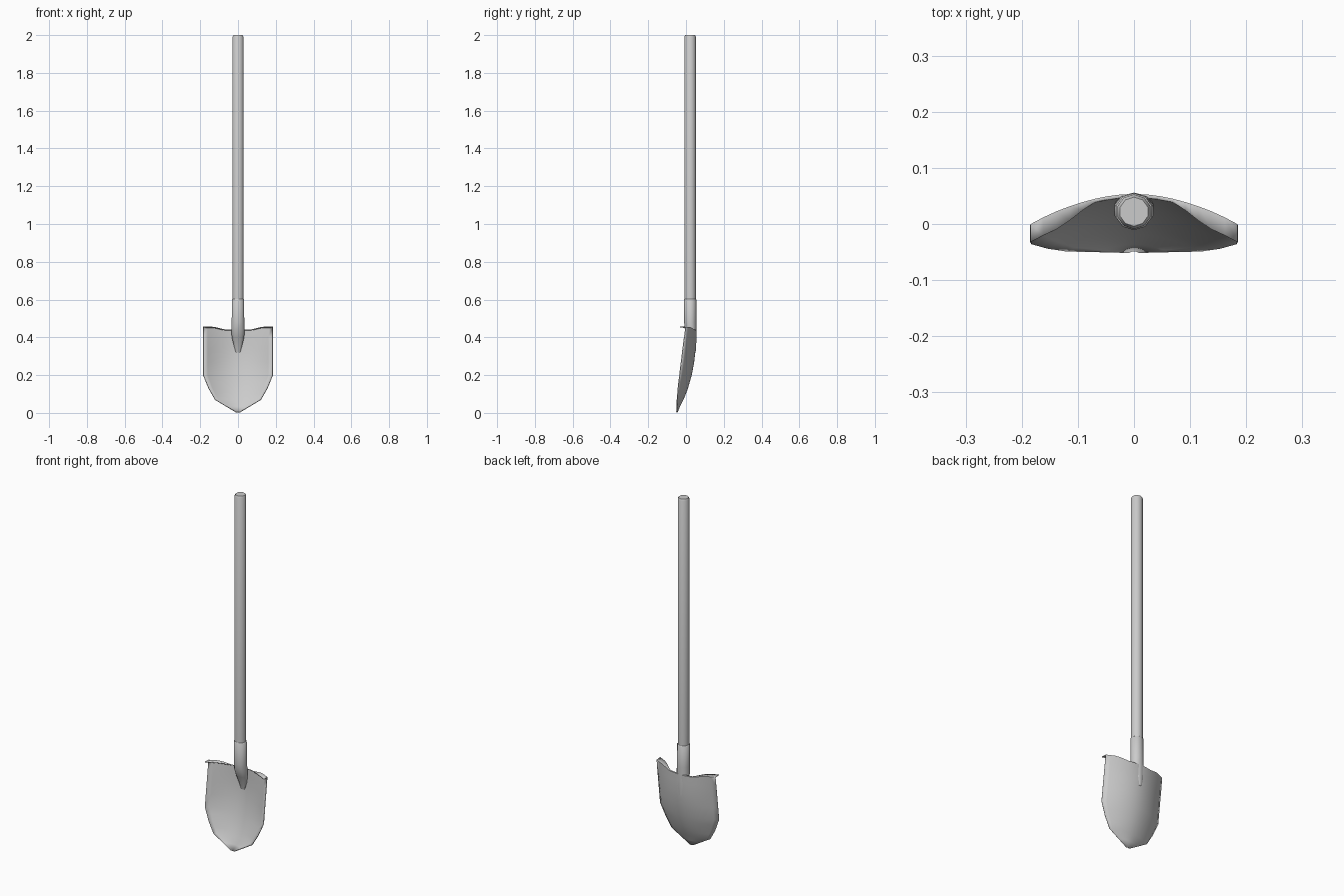
import bpy, bmesh, math

if "Cube" in bpy.data.objects:
    bpy.data.objects.remove(bpy.data.objects["Cube"])


def lerp_table(table, z):
    # piecewise-linear lookup; keys ascending
    for (z0, a), (z1, b) in zip(table, table[1:]):
        if z <= z1:
            t = max(0.0, (z - z0) / (z1 - z0))
            return a + (b - a) * t
    return table[-1][1]


def finish(name, bm, angle=50):
    bmesh.ops.recalc_face_normals(bm, faces=bm.faces)
    mesh = bpy.data.meshes.new(name)
    bm.to_mesh(mesh)
    bm.free()
    obj = bpy.data.objects.new(name, mesh)
    bpy.context.collection.objects.link(obj)
    bpy.ops.object.select_all(action='DESELECT')
    obj.select_set(True)
    bpy.context.view_layer.objects.active = obj
    bpy.ops.object.shade_smooth_by_angle(angle=math.radians(angle))
    return obj


def loft(name, rings, sides):
    # rings: (z, y centre, half width x, half depth y)
    bm = bmesh.new()
    loops = []
    for z, yc, rx, ry in rings:
        loops.append([bm.verts.new((rx * math.cos(a), yc + ry * math.sin(a), z))
                      for a in [(i + 0.5) * math.tau / sides for i in range(sides)]])
    for lo, hi in zip(loops, loops[1:]):
        for i in range(sides):
            j = (i + 1) % sides
            bm.faces.new((lo[i], lo[j], hi[j], hi[i]))
    bm.faces.new(loops[0][::-1])
    bm.faces.new(loops[-1])
    return finish(name, bm)


# Long shaft with a slightly rounded end
loft("shaft", [(0.50, 0.022, 0.031, 0.031), (1.99, 0.022, 0.031, 0.031),
               (2.0, 0.022, 0.026, 0.026)], 10)

# Socket that wraps the shaft and tapers into the spine of the blade
loft("socket", [(0.32, 0.046, 0.012, 0.005), (0.36, 0.042, 0.024, 0.012),
                (0.40, 0.034, 0.034, 0.021), (0.44, 0.025, 0.037, 0.031),
                (0.48, 0.023, 0.035, 0.033), (0.60, 0.022, 0.034, 0.033),
                (0.603, 0.022, 0.031, 0.031)], 10)

# Blade: half width, centre depth and edge depth by height
WIDTH = [(0.0, 0.003), (0.035, 0.062), (0.07, 0.121), (0.13, 0.155), (0.2, 0.184), (0.46, 0.184)]
CENTRE = [(0.0, -0.048), (0.035, -0.034), (0.07, -0.016), (0.13, 0.008), (0.2, 0.028),
          (0.27, 0.041), (0.34, 0.049), (0.46, 0.052)]
EDGE = [(0.0, -0.05), (0.07, -0.047), (0.13, -0.042), (0.2, -0.034), (0.33, -0.018), (0.46, -0.001)]
HEIGHTS = [0.004, 0.035, 0.07, 0.1, 0.13, 0.165, 0.2, 0.27, 0.34, 0.40]
COLS = 16


def blade_y(u, z):
    c, e = lerp_table(CENTRE, z), lerp_table(EDGE, z)
    return c + (e - c) * abs(u) ** 1.9


bm = bmesh.new()
rows = []
us = [2 * i / COLS - 1 for i in range(COLS + 1)]
for z in HEIGHTS:
    # lower rows bow down towards the tip line
    rows.append([bm.verts.new((u * lerp_table(WIDTH, z), blade_y(u, z), z)) for u in us])

# Top edge dips beside the socket, rising to the foot steps, then folds forward
steps = [min(1.0, max(0.0, (abs(u) - 0.4) / 0.3)) for u in us]
top = [0.438 + 0.014 * s for s in steps]
rows.append([bm.verts.new((u * 0.184, blade_y(u, z), z)) for u, z in zip(us, top)])
rows.append([bm.verts.new((u * 0.184, blade_y(u, z) - 0.004 - 0.026 * s, z + 0.002))
             for u, z, s in zip(us, top, steps)])
for lo, hi in zip(rows, rows[1:]):
    for i in range(COLS):
        bm.faces.new((lo[i], lo[i + 1], hi[i + 1], hi[i]))
blade = finish("blade", bm)

# Thin sheet metal
solid = blade.modifiers.new("sheet_thickness", 'SOLIDIFY')
solid.thickness = 0.005
solid.offset = 0
